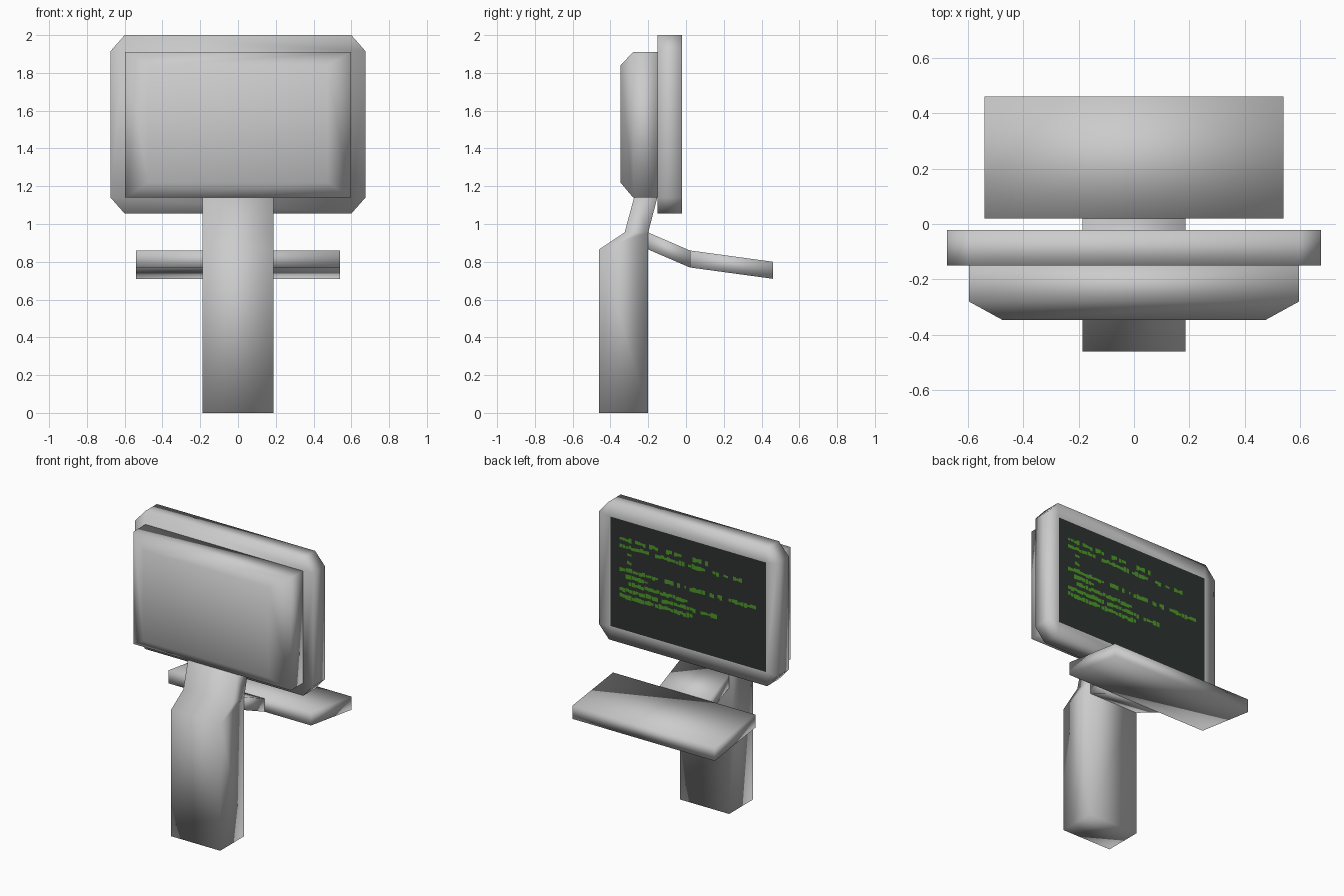
import bpy, bmesh, random

if "Cube" in bpy.data.objects:
    bpy.data.objects.remove(bpy.data.objects["Cube"])

random.seed(4)


def material(name, rgb):
    m = bpy.data.materials.new(name)
    m.diffuse_color = (*rgb, 1)
    m.use_nodes = True
    m.node_tree.nodes["Principled BSDF"].inputs["Base Color"].default_value = m.diffuse_color
    return m


GREY = material("light_grey", (0.6, 0.6, 0.6))
DARK = material("screen_dark", (0.026, 0.032, 0.028))
GREEN = material("text_green", (0.07, 0.31, 0.02))


def finish(name, bm, mat, smooth=True):
    bmesh.ops.recalc_face_normals(bm, faces=bm.faces)
    for f in bm.faces:
        f.smooth = smooth
    me = bpy.data.meshes.new(name)
    bm.to_mesh(me)
    bm.free()
    me.materials.append(mat)
    ob = bpy.data.objects.new(name, me)
    bpy.context.collection.objects.link(ob)
    return ob


def loft(name, loops, cap_end=True):
    """Skin matching point loops into a closed solid."""
    bm = bmesh.new()
    rings = [[bm.verts.new(p) for p in loop] for loop in loops]
    n = len(rings[0])
    for a, b in zip(rings, rings[1:]):
        for i in range(n):
            j = (i + 1) % n
            bm.faces.new((a[i], a[j], b[j], b[i]))
    bm.faces.new(rings[0])
    bm.faces.new(rings[-1])
    return finish(name, bm, GREY)


def rect(y, hx, z0, z1):
    return [(-hx, y, z0), (hx, y, z0), (hx, y, z1), (-hx, y, z1)]


def prism(name, profile, hx):
    """Extrude a side (y, z) profile across x."""
    return loft(name, [[(x, y, z) for y, z in profile] for x in (-hx, hx)])


# Stand post with its angled neck
prism("post", [(-0.46, 0), (-0.46, 0.865), (-0.325, 0.955), (-0.275, 1.14),
               (-0.152, 1.14), (-0.2, 0.955), (-0.2, 0)], 0.187)

# Keyboard arm and tray
prism("tray_arm", [(-0.2, 0.955), (0.02, 0.86), (0.02, 0.77), (-0.2, 0.865)], 0.187)
prism("tray", [(0.02, 0.86), (0.46, 0.80), (0.46, 0.71), (0.02, 0.77)], 0.54)

# Rear housing, bevelled at its outer face
loft("housing", [rect(-0.15, 0.597, 1.14, 1.91), rect(-0.28, 0.597, 1.14, 1.91),
                 rect(-0.347, 0.475, 1.22, 1.84)])

# Screen frame: chamfered slab whose face is a ring around the screen opening
FACE_Y = -0.022
SX, SZ0, SZ1 = 0.59, 1.15, 1.90
outline = [(-0.6, 1.055), (0.6, 1.055), (0.675, 1.14), (0.675, 1.915),
           (0.6, 2.0), (-0.6, 2.0), (-0.675, 1.915), (-0.675, 1.14)]
bm = bmesh.new()
back = [bm.verts.new((x, -0.15, z)) for x, z in outline]
front = [bm.verts.new((x, FACE_Y, z)) for x, z in outline]
hole = [bm.verts.new(p) for p in rect(FACE_Y, SX, SZ0, SZ1)]
bm.faces.new(back)
for i in range(8):
    j = (i + 1) % 8
    bm.faces.new((back[i], back[j], front[j], front[i]))
for k in range(4):
    n = (k + 1) % 4
    a, b, c = front[2 * k], front[2 * k + 1], front[(2 * k + 2) % 8]
    bm.faces.new((a, b, hole[n], hole[k]))
    bm.faces.new((b, c, hole[n]))
finish("screen_frame", bm, GREY)


def quad(bm, x0, x1, z0, z1, y):
    """Flat panel facing +y."""
    f = bm.faces.new([bm.verts.new(p) for p in
                      ((x0, y, z0), (x0, y, z1), (x1, y, z1), (x1, y, z0))])
    return f


def finish_panel(name, bm, mat):
    for f in bm.faces:
        f.normal_update()
        if f.normal.y < 0:
            f.normal_flip()
    me = bpy.data.meshes.new(name)
    bm.to_mesh(me)
    bm.free()
    me.materials.append(mat)
    bpy.context.collection.objects.link(bpy.data.objects.new(name, me))


# Dark screen filling the opening
bm = bmesh.new()
quad(bm, -SX, SX, SZ0, SZ1, FACE_Y)
finish_panel("screen", bm, DARK)

# Green dashes: (row height fraction, dashes as start/end fractions of width)
rows = [
    (0.17, [(.06, .14), (.16, .23), (.25, .31), (.36, .40), (.41, .46), (.53, .59), (.61, .63)]),
    (0.235, [(.06, .25), (.29, .48), (.50, .61), (.66, .70), (.73, .76), (.79, .85)]),
    (0.30, [(.11, .14)]),
    (0.375, [(.11, .14)]),
    (0.445, [(.06, .31), (.35, .41), (.43, .45), (.48, .49), (.51, .61), (.64, .67),
             (.69, .72), (.76, .94)]),
    (0.505, [(.10, .24)]),
    (0.565, [(.12, .50)]),
    (0.63, [(.06, .31), (.33, .55), (.58, .69)]),
    (0.69, [(.06, .28), (.29, .53)]),
]
bm = bmesh.new()
for v, dashes in rows:
    zc = SZ1 - v * (SZ1 - SZ0)
    for s, e in dashes:
        count = max(1, round((e - s) / 0.02))
        w = (e - s) / count
        for i in range(count):
            # ragged little blocks, seen left to right from behind
            x = SX - (s + i * w) * 2 * SX
            up, down = random.uniform(.006, .018), random.uniform(.006, .018)
            quad(bm, x - w * 2 * SX * 0.95, x, zc - down, zc + up, FACE_Y + 0.002)
finish_panel("screen_dashes", bm, GREEN)
